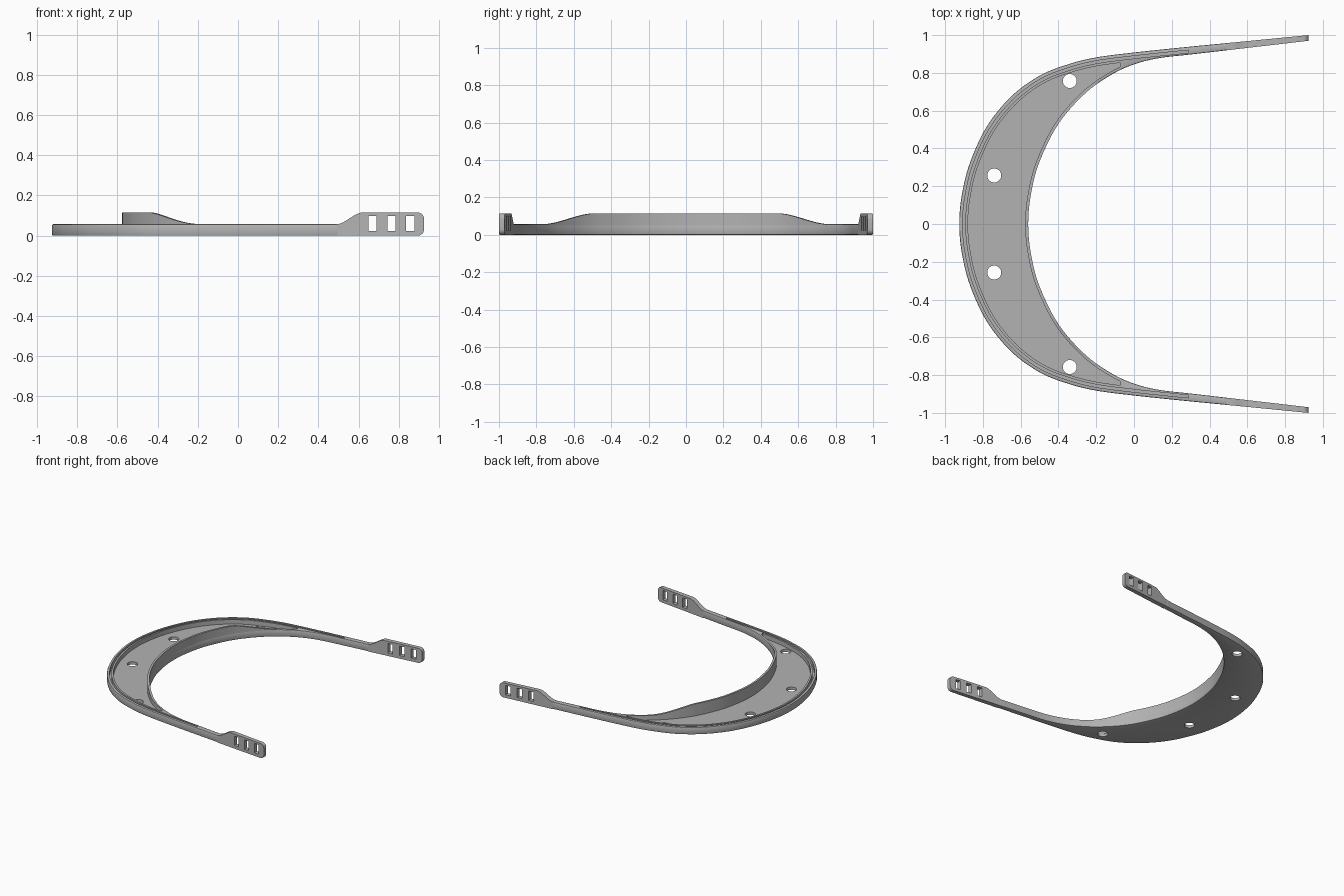
import bpy, bmesh, math
from mathutils import Vector

cube = bpy.data.objects.get("Cube")
if cube:
    bpy.data.objects.remove(cube)

grey = bpy.data.materials.new("grey plastic")
grey.use_nodes = True
colour = (0.45, 0.45, 0.45, 1)
grey.diffuse_color = colour
grey.node_tree.nodes["Principled BSDF"].inputs["Base Color"].default_value = colour

RIM, TALL, FLOOR = 0.057, 0.115, 0.022


def smooth(t):
    t = max(0, min(1, t))
    return t * t * (3 - 2 * t)


def full_curve(half, steps=14):
    """Smooth curve through half the points and their mirror image in y."""
    p = [Vector(q) for q in half]
    p += [Vector((q.x, -q.y)) for q in reversed(p[:-1])]
    p = [2 * p[0] - p[1]] + p + [2 * p[-1] - p[-2]]
    out = []
    for a, b, c, d in zip(p, p[1:], p[2:], p[3:]):
        for i in range(steps):
            t = i / steps
            out.append(0.5 * (2 * b + (c - a) * t + (2 * a - 5 * b + 4 * c - d) * t ** 2
                              + (3 * b - a - 3 * c + d) * t ** 3))
    return out + [p[-2]]


def offset(curve, dist):
    out = []
    for i, p in enumerate(curve):
        d = (curve[min(i + 1, len(curve) - 1)] - curve[max(i - 1, 0)]).normalized()
        out.append(p + Vector((-d.y, d.x)) * dist)
    return out


def resample(curve, n):
    """Evenly spaced points along a polyline."""
    run = [0]
    for a, b in zip(curve, curve[1:]):
        run.append(run[-1] + (b - a).length)
    out, k = [], 0
    for i in range(n):
        s = run[-1] * i / (n - 1)
        while k < len(curve) - 2 and run[k + 1] < s:
            k += 1
        out.append(curve[k].lerp(curve[k + 1], (s - run[k]) / (run[k + 1] - run[k])))
    return out


def before(curve, x):
    return [p for p in curve if p.x < x]


def finish(name, bm):
    bmesh.ops.recalc_face_normals(bm, faces=bm.faces)
    mesh = bpy.data.meshes.new(name)
    bm.to_mesh(mesh)
    bm.free()
    mesh.materials.append(grey)
    ob = bpy.data.objects.new(name, mesh)
    bpy.context.collection.objects.link(ob)
    return ob


def band(name, a, b, low, high):
    """Solid between two plan curves; high gives the top height at a point."""
    bm = bmesh.new()
    rings = []
    for p, q in zip(a, b):
        h = high(p)
        rings.append([bm.verts.new((v.x, v.y, z))
                      for v, z in ((p, low), (q, low), (q, h), (p, h))])
    for r, s in zip(rings, rings[1:]):
        for i in range(4):
            j = (i + 1) % 4
            bm.faces.new((r[i], r[j], s[j], s[i]))
    bm.faces.new(rings[0])
    bm.faces.new(rings[-1])
    return finish(name, bm)


def activate(ob):
    bpy.ops.object.select_all(action='DESELECT')
    ob.select_set(True)
    bpy.context.view_layer.objects.active = ob


def cut(ob, cutter):
    cutter.hide_render = True
    mod = ob.modifiers.new("cut", 'BOOLEAN')
    mod.operation, mod.solver, mod.object = 'DIFFERENCE', 'EXACT', cutter
    activate(ob)
    bpy.ops.object.modifier_apply(modifier=mod.name)
    bpy.data.objects.remove(cutter)


def shade(ob):
    activate(ob)
    bpy.ops.object.shade_smooth_by_angle(angle=math.radians(30))


# Arm faces are straight lines in plan
def arm_out(x):
    return 0.91 + 0.0973 * x


def arm_in(x):
    return 0.97 - 0.116 * (0.925 - x)


outer = full_curve([(0.5, arm_out(0.5)), (0.25, arm_out(0.25)), (0, 0.908), (-0.2, 0.882),
                    (-0.35, 0.845), (-0.5, 0.785), (-0.65, 0.675), (-0.78, 0.515),
                    (-0.87, 0.32), (-0.912, 0.15), (-0.925, 0)])
inner = full_curve([(0.5, arm_in(0.5)), (0.3, arm_in(0.3)), (0.13, arm_in(0.13)),
                    (0, 0.845), (-0.12, 0.79), (-0.26, 0.69), (-0.4, 0.53),
                    (-0.5, 0.33), (-0.545, 0.16), (-0.56, 0)])

# Crescent frame with bevelled edges
frame = band("visor_frame", resample(outer, 170), resample(inner, 170), 0, lambda p: RIM)
bevel = frame.modifiers.new("bevel", 'BEVEL')
bevel.width, bevel.segments, bevel.limit_method = 0.006, 2, 'ANGLE'
bevel.angle_limit = math.radians(50)
activate(frame)
bpy.ops.object.modifier_apply(modifier=bevel.name)

# Sunken floor pocket
cut(frame, band("pocket_cutter", resample(before(offset(outer, 0.046), -0.07), 120),
                resample(before(offset(inner, -0.016), -0.07), 120), FLOOR, lambda p: 0.2))

# Narrow sheet groove along the outer rim
groove = before(outer, 0.3)
cut(frame, band("groove_cutter", offset(groove, 0.018), offset(groove, 0.032),
                FLOOR, lambda p: 0.2))

# Four round holes through the floor
for x, y in ((-0.34, 0.757), (-0.74, 0.257)):
    for side in (1, -1):
        bm = bmesh.new()
        bmesh.ops.create_cone(bm, cap_ends=True, segments=32, radius1=0.037,
                              radius2=0.037, depth=0.3)
        bmesh.ops.translate(bm, verts=bm.verts, vec=(x, y * side, 0))
        cut(frame, finish("hole_cutter", bm))
shade(frame)

# Raised forehead wall, sloping down at both ends
wall = [p for p in inner if abs(p.y) < 0.75 and p.x < -0.1]
shade(band("forehead_wall", wall, offset(wall, -0.016), RIM - 0.008,
           lambda p: RIM + (TALL - RIM) * smooth((0.76 - abs(p.y)) / 0.28)))


# Strap pads with three slots at the arm ends
def strap_pad(name, side):
    profile = [(0.49, 0)]
    for i in range(13):
        t = i / 12
        profile.append((0.49 + 0.13 * t, RIM + (TALL - RIM) * smooth(t)))
    r = 0.03
    for cz, start in ((TALL - r, 90), (r, 0)):
        for i in range(7):
            a = math.radians(start - 15 * i)
            profile.append((0.925 - r + r * math.cos(a), cz + r * math.sin(a)))
    bm = bmesh.new()
    faces = [[bm.verts.new((x, side * f(x), z)) for x, z in profile]
             for f in (arm_out, arm_in)]
    for f in faces:
        bm.faces.new(f)
    for i in range(len(profile)):
        j = (i + 1) % len(profile)
        bm.faces.new((faces[0][i], faces[0][j], faces[1][j], faces[1][i]))
    pad = finish(name, bm)
    for x in (0.669, 0.763, 0.857):
        bm = bmesh.new()
        bmesh.ops.create_cube(bm, size=1)
        bmesh.ops.scale(bm, verts=bm.verts, vec=(0.04, 0.3, 0.074))
        bmesh.ops.translate(bm, verts=bm.verts, vec=(x, side * 0.97, 0.061))
        cut(pad, finish("slot_cutter", bm))
    shade(pad)


strap_pad("left_rear_strap_pad", 1)
strap_pad("right_rear_strap_pad", -1)
